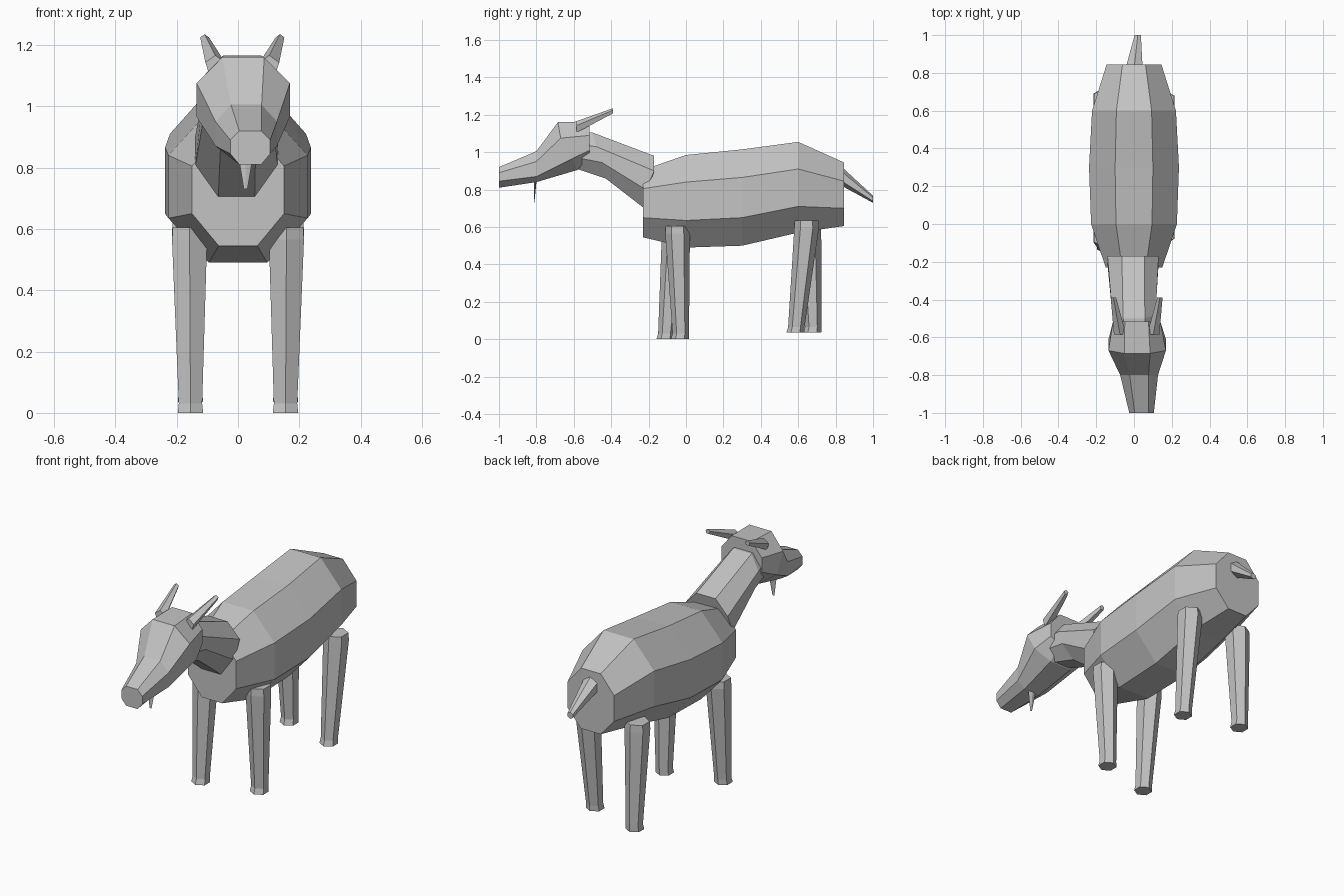
import bpy, bmesh
from math import sin, cos, pi
from mathutils import Vector

if "Cube" in bpy.data.objects:
    bpy.data.objects.remove(bpy.data.objects["Cube"], do_unlink=True)

grey = bpy.data.materials.new("plain grey")
grey.use_nodes = True
shade = (0.55, 0.55, 0.55, 1)
grey.diffuse_color = shade
grey.node_tree.nodes["Principled BSDF"].inputs["Base Color"].default_value = shade


def loft(name, rings):
    """Skin a list of equal-sized point rings and cap both ends."""
    bm = bmesh.new()
    loops = [[bm.verts.new(p) for p in ring] for ring in rings]
    for a, b in zip(loops, loops[1:]):
        for i in range(len(a)):
            j = (i + 1) % len(a)
            bm.faces.new((a[i], a[j], b[j], b[i]))
    bm.faces.new(loops[0])
    bm.faces.new(loops[-1])
    bmesh.ops.recalc_face_normals(bm, faces=bm.faces)
    mesh = bpy.data.meshes.new(name)
    bm.to_mesh(mesh)
    bm.free()
    mesh.materials.append(grey)
    obj = bpy.data.objects.new(name, mesh)
    bpy.context.collection.objects.link(obj)


def octagon(y, heights, width, cx=0, flat=0.42):
    """Eight-sided section: top, upper side, lower side, bottom; y is one value or one per level."""
    depths = y if isinstance(y, tuple) else (y,) * 4
    widths = (flat * width, width, width, flat * width)
    right = [Vector((cx + w, d, z)) for d, z, w in zip(depths, heights, widths)]
    left = [Vector((2 * cx - p.x, p.y, p.z)) for p in reversed(right)]
    return right + left


def tube(name, sides, stations, upright=True, squash=1):
    """Tapered prism through (x, y, z, radius) stations."""
    rings = []
    for x, y, z, r in stations:
        ring = []
        for k in range(sides):
            a = pi / 2 + 2 * pi * k / sides
            u, v = r * cos(a), r * sin(a) * squash
            ring.append((x + u, y + v, z) if upright else (x + u, y, z + v))
        rings.append(ring)
    loft(name, rings)


# Torso
loft("body", [
    octagon(-0.23, (0.905, 0.805, 0.65, 0.545), 0.15),
    octagon(0, (0.985, 0.84, 0.635, 0.49), 0.227),
    octagon(0.3, (1.015, 0.865, 0.65, 0.5), 0.238),
    octagon(0.6, (1.055, 0.91, 0.71, 0.57), 0.222),
    octagon(0.845, (0.945, 0.845, 0.7, 0.605), 0.145),
])

# Neck, reaching into the head
loft("neck", [
    octagon((-0.17, -0.17, -0.215, -0.23), (0.98, 0.9, 0.8, 0.705), 0.135, -0.005, 0.44),
    octagon((-0.5, -0.48, -0.45, -0.43), (1.105, 1.03, 0.945, 0.86), 0.115, flat=0.5),
    octagon(-0.58, (1.1, 1.04, 0.97, 0.91), 0.1, 0.01, flat=0.5),
])

# Head, turned slightly to its left
loft("head", [
    octagon(-1, (0.92, 0.89, 0.845, 0.81), 0.065, 0.04, 0.55),
    octagon(-0.8, (1.005, 0.95, 0.87, 0.84), 0.1, 0.027, 0.5),
    octagon((-0.685, -0.67, -0.61, -0.58), (1.16, 1.075, 0.965, 0.905), 0.152, 0.017, 0.45),
    octagon(-0.515, (1.165, 1.09, 1.01, 0.98), 0.125, 0.014, 0.5),
])

# Horns, beard and tail
for side, label in ((-1, "right"), (1, "left")):
    tube(label + "_horn", 5, [
        (0.014 + side * 0.088, -0.585, 1.132, 0.034),
        (0.014 + side * 0.123, -0.39, 1.22, 0.015),
    ], upright=False)
tube("beard", 4, [(0.025, -0.805, 0.85, 0.026), (0.025, -0.812, 0.73, 0.006)], squash=0.25)
tube("tail", 6, [(0, 0.82, 0.88, 0.053), (0.02, 1, 0.748, 0.019)], upright=False)

# Six-sided legs in a walking stance: name, side, top y, foot y, top z, ground z
legs = [
    ("front_left_leg", 1, -0.045, -0.028, 0.605, 0),
    ("front_right_leg", -1, -0.063, -0.105, 0.605, 0),
    ("rear_left_leg", 1, 0.645, 0.59, 0.635, 0.035),
    ("rear_right_leg", -1, 0.657, 0.68, 0.635, 0.035),
]
for name, side, top_y, foot_y, top, ground in legs:
    tube(name, 6, [
        (side * 0.158, top_y, top, 0.063),
        (side * 0.158, top_y, top - 0.04, 0.066),
        (side * 0.155, foot_y, ground + 0.03, 0.044),
        (side * 0.155, foot_y - 0.005, ground, 0.048),
    ])
